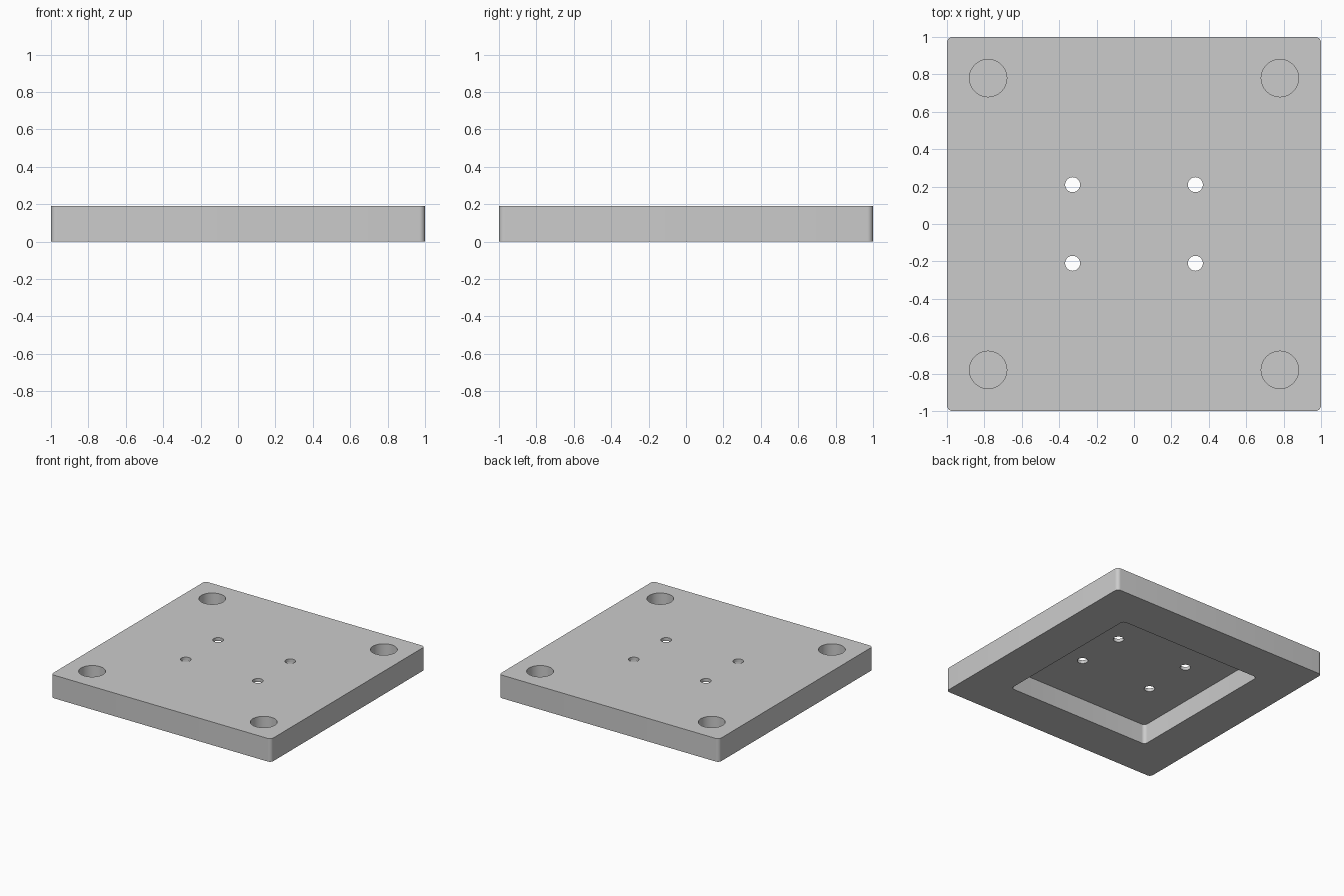
import bpy
import bmesh
from math import cos, sin, pi, radians

if "Cube" in bpy.data.objects:
    bpy.data.objects.remove(bpy.data.objects["Cube"], do_unlink=True)

HEIGHT = 0.19
POCKET_DEPTH = 0.163
SOCKET_FLOOR = 0.03

grey = bpy.data.materials.new("plain grey")
grey.use_nodes = True
grey.diffuse_color = (0.6, 0.6, 0.6, 1)
grey.node_tree.nodes["Principled BSDF"].inputs["Base Color"].default_value = (0.6, 0.6, 0.6, 1)


def prism(name, outline, z0, z1):
    """Extrude a closed outline from z0 up to z1."""
    bm = bmesh.new()
    base = bm.faces.new([bm.verts.new((x, y, z0)) for x, y in outline])
    top = bmesh.ops.extrude_face_region(bm, geom=[base])["geom"]
    verts = [v for v in top if isinstance(v, bmesh.types.BMVert)]
    bmesh.ops.translate(bm, verts=verts, vec=(0, 0, z1 - z0))
    bmesh.ops.recalc_face_normals(bm, faces=bm.faces)
    mesh = bpy.data.meshes.new(name)
    bm.to_mesh(mesh)
    bm.free()
    mesh.materials.append(grey)
    obj = bpy.data.objects.new(name, mesh)
    bpy.context.collection.objects.link(obj)
    return obj


def rounded_square(half, radius, steps=8):
    points = []
    for i, (sx, sy) in enumerate([(1, 1), (-1, 1), (-1, -1), (1, -1)]):
        for k in range(steps + 1):
            a = (i + k / steps) * pi / 2
            points.append((sx * (half - radius) + radius * cos(a),
                           sy * (half - radius) + radius * sin(a)))
    return points


def circle(cx, cy, radius, sides=48):
    return [(cx + radius * cos(2 * pi * k / sides),
             cy + radius * sin(2 * pi * k / sides)) for k in range(sides)]


# Plate body
plate = prism("base_plate", rounded_square(1, 0.03), 0, HEIGHT)

# Underside pocket, blind corner sockets and small through holes
cutters = [prism("pocket_cutter", rounded_square(0.655, 0.03), -0.1, POCKET_DEPTH)]
for sx in (-1, 1):
    for sy in (-1, 1):
        cutters.append(prism("socket_cutter", circle(sx * 0.78, sy * 0.78, 0.1),
                             SOCKET_FLOOR, HEIGHT + 0.1))
        cutters.append(prism("screw_hole_cutter", circle(sx * 0.328, sy * 0.21, 0.04),
                             0.1, HEIGHT + 0.1))

bpy.ops.object.select_all(action="DESELECT")
bpy.context.view_layer.objects.active = plate
plate.select_set(True)
for cutter in cutters:
    cutter.hide_render = True
    cut = plate.modifiers.new("cut", "BOOLEAN")
    cut.operation = "DIFFERENCE"
    cut.solver = "EXACT"
    cut.object = cutter
    bpy.ops.object.modifier_apply(modifier=cut.name)
    bpy.data.objects.remove(cutter, do_unlink=True)

bpy.ops.object.shade_smooth_by_angle(angle=radians(30))
